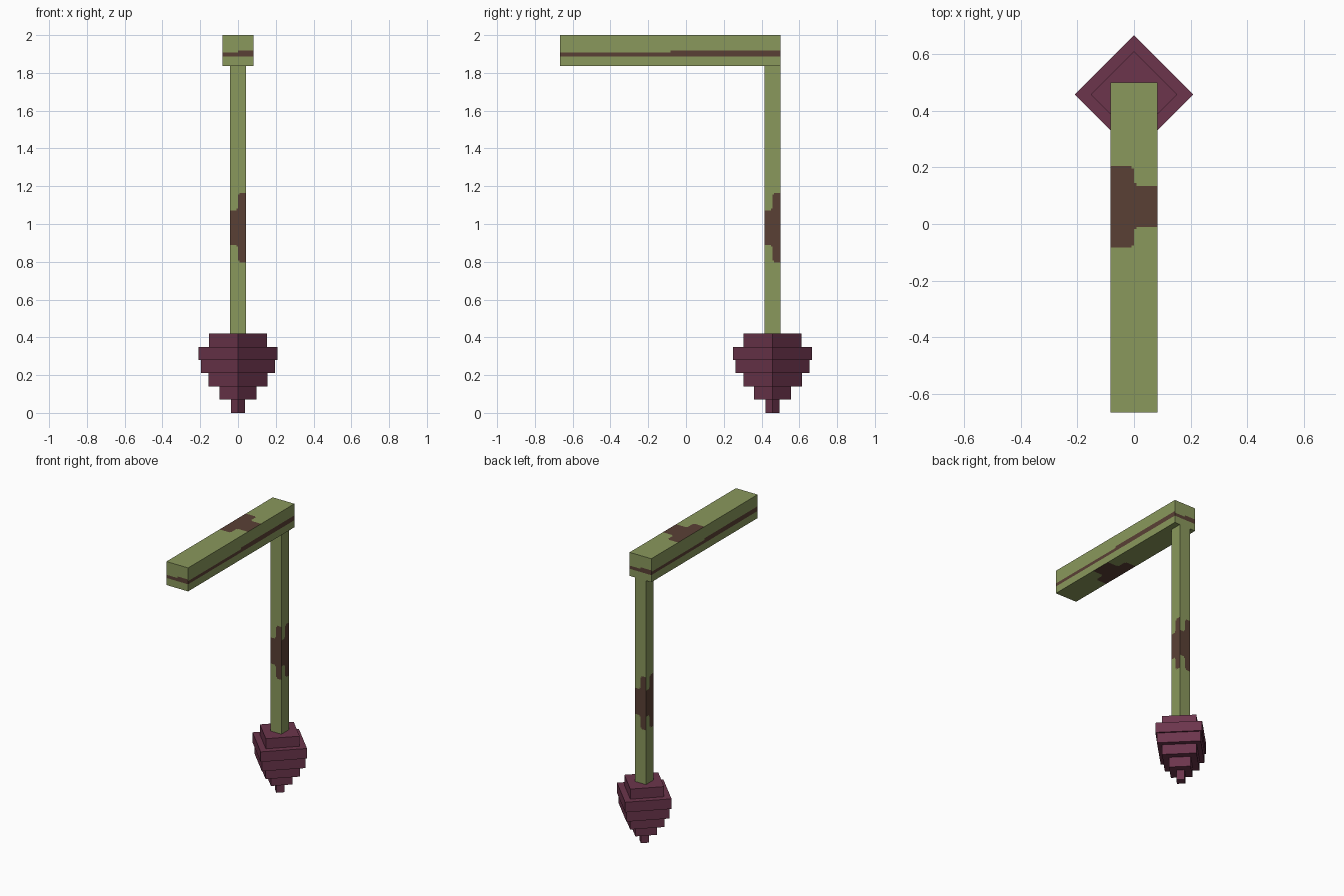
import bpy, bmesh, math
from mathutils import Vector

cube = bpy.data.objects.get("Cube")
if cube:
    bpy.data.objects.remove(cube, do_unlink=True)


def material(name, rgb):
    lin = [((c / 255 + 0.055) / 1.055) ** 2.4 for c in rgb] + [1.0]
    m = bpy.data.materials.new(name)
    m.use_nodes = True
    m.diffuse_color = lin
    m.node_tree.nodes["Principled BSDF"].inputs["Base Color"].default_value = lin
    return m


GREEN = material("moss_green", (138, 152, 92))
BROWN = material("dark_brown", (90, 64, 53))
PURPLE = material("plum", (108, 53, 76))


def finish(bm, name, mats):
    bmesh.ops.recalc_face_normals(bm, faces=bm.faces)
    me = bpy.data.meshes.new(name)
    bm.to_mesh(me)
    bm.free()
    for m in mats:
        me.materials.append(m)
    ob = bpy.data.objects.new(name, me)
    bpy.context.collection.objects.link(ob)
    return ob


def painted_bar(name, lo, hi, cuts, is_brown):
    """Box cut along the patch borders; the rule picks the brown faces."""
    lo, hi = Vector(lo), Vector(hi)
    mid, size = (lo + hi) / 2, hi - lo
    bm = bmesh.new()
    bmesh.ops.create_cube(bm, size=1)
    for v in bm.verts:
        v.co = Vector(a * b for a, b in zip(v.co, size)) + mid
    for axis, values in enumerate(cuts):
        normal = Vector((0, 0, 0))
        normal[axis] = 1
        for value in values:
            point = mid.copy()
            point[axis] = value
            bmesh.ops.bisect_plane(bm, geom=bm.verts[:] + bm.edges[:] + bm.faces[:],
                                   plane_co=point, plane_no=normal)
    bm.normal_update()
    for f in bm.faces:
        c = f.calc_center_median()
        # u runs to the right when a side is seen from outside
        u = Vector((0, 0, 1)).cross(f.normal).dot(c - mid)
        f.material_index = int(is_brown(f.normal, c, u))
    return finish(bm, name, [GREEN, BROWN])


def in_column(table, u, value):
    """table: (right limit, low, high) for each column of a patch."""
    for limit, low, high in table:
        if u < limit:
            return low < value < high
    return False


N = 0.008  # width of the notched steps beside the centre line

# Stem: the same stepped patch on all four sides
STEM = [(-N, 0.89, 1.071), (0, 0.88, 1.081), (N, 0.807, 1.155), (1, 0.797, 1.165)]
SY = 0.4583
painted_bar("stem", (-0.0417, SY - 0.0417, 0.40), (0.0417, SY + 0.0417, 1.8367),
            [(-N, 0, N), (SY - N, SY, SY + N), [z for t in STEM for z in t[1:]]],
            lambda n, c, u: abs(n.z) < 0.5 and in_column(STEM, u, c.z))

# Beam: a thin stripe around the sides, stepped patches above and below
STRIPE = [(0, 1.886, 1.908), (1, 1.886, 1.919)]
PATCH = [(-N, 0.0, 0.288), (0, 0.008, 0.28), (N, 0.065, 0.228), (1, 0.073, 0.218)]
BY = -0.0833


def beam_rule(n, c, u):
    if abs(n.z) < 0.5:
        return in_column(STRIPE, u, c.z)
    return in_column(PATCH, c.x, (c.y - BY) * (1 if n.z > 0 else -1))


painted_bar("beam", (-0.0833, -0.6667, 1.8367), (0.0833, 0.5, 2.0),
            [(-N, 0, N),
             sorted({BY + s * y for t in PATCH for y in t[1:] for s in (1, -1)}),
             (1.886, 1.908, 1.919)], beam_rule)

# Bud: stepped diamond tiers turned from one profile
radii = (0.037, 0.097, 0.155, 0.196, 0.2095, 0.153)
step = 0.42 / len(radii)
profile = [(0, 0)]
for i, r in enumerate(radii):
    profile += [(r, i * step), (r, (i + 1) * step)]
profile.append((0, 0.42))
bm = bmesh.new()
vs = [bm.verts.new((r, SY, z)) for r, z in profile]
es = [bm.edges.new(pair) for pair in zip(vs, vs[1:])]
bmesh.ops.spin(bm, geom=vs + es, cent=(0, SY, 0), axis=(0, 0, 1),
               angle=math.tau, steps=4)
bmesh.ops.remove_doubles(bm, verts=bm.verts, dist=0.0005)
finish(bm, "bud", [PURPLE])
